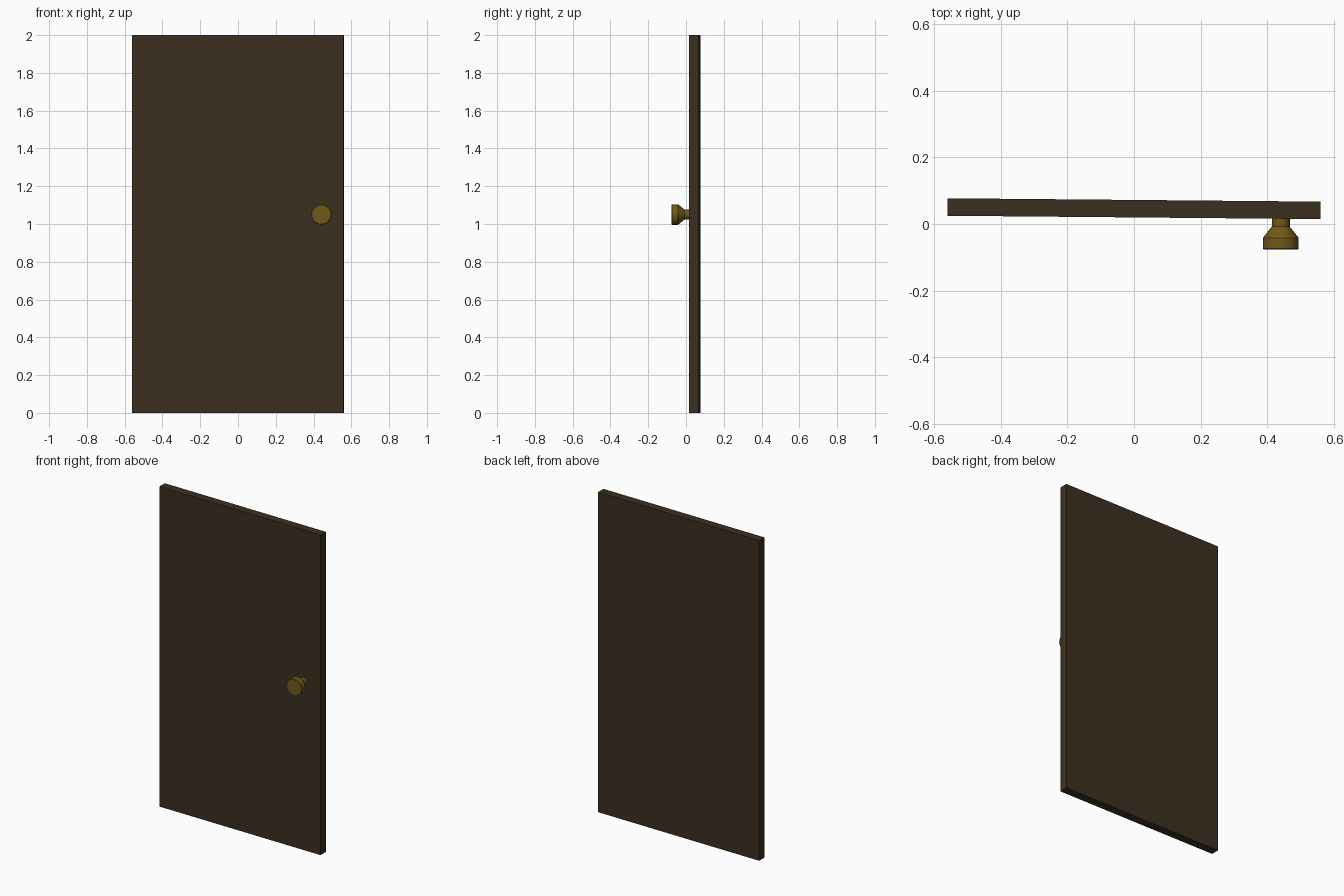
import bpy, bmesh, math
from mathutils import Matrix

if "Cube" in bpy.data.objects:
    bpy.data.objects.remove(bpy.data.objects["Cube"])


def make_object(name, bm, color):
    bmesh.ops.recalc_face_normals(bm, faces=bm.faces)
    mesh = bpy.data.meshes.new(name)
    bm.to_mesh(mesh)
    bm.free()
    obj = bpy.data.objects.new(name, mesh)
    bpy.context.collection.objects.link(obj)
    mat = bpy.data.materials.new(name + "_material")
    mat.diffuse_color = color
    mat.use_nodes = True
    mat.node_tree.nodes["Principled BSDF"].inputs["Base Color"].default_value = mat.diffuse_color
    mesh.materials.append(mat)
    return obj


# Door slab, turned very slightly about the vertical axis
bm = bmesh.new()
bmesh.ops.create_cube(bm, size=1, matrix=Matrix.Diagonal((1.12, 0.0525, 2.0, 1)))
door = make_object("door_panel", bm, (0.045, 0.028, 0.014, 1))
door.location = (0, 0.046, 1)
door.rotation_euler.z = -0.009

# Door knob: (radius, y) profile revolved around the y axis
profile = [(0, -0.077), (0.051, -0.077), (0.054, -0.073), (0.054, -0.042),
           (0.027, -0.008), (0.027, 0.03), (0, 0.03)]
bm = bmesh.new()
verts = [bm.verts.new((r, y, 0)) for r, y in profile]
edges = [bm.edges.new(pair) for pair in zip(verts, verts[1:])]
bmesh.ops.spin(bm, geom=verts + edges, cent=(0, 0, 0), axis=(0, 1, 0),
               angle=math.tau, steps=24)
bmesh.ops.remove_doubles(bm, verts=bm.verts, dist=0.0001)
knob = make_object("door_knob", bm, (0.16, 0.1, 0.01, 1))
knob.location = (0.441, 0, 1.05)
bpy.context.view_layer.objects.active = knob
knob.select_set(True)
bpy.ops.object.shade_smooth_by_angle(angle=math.radians(30))
